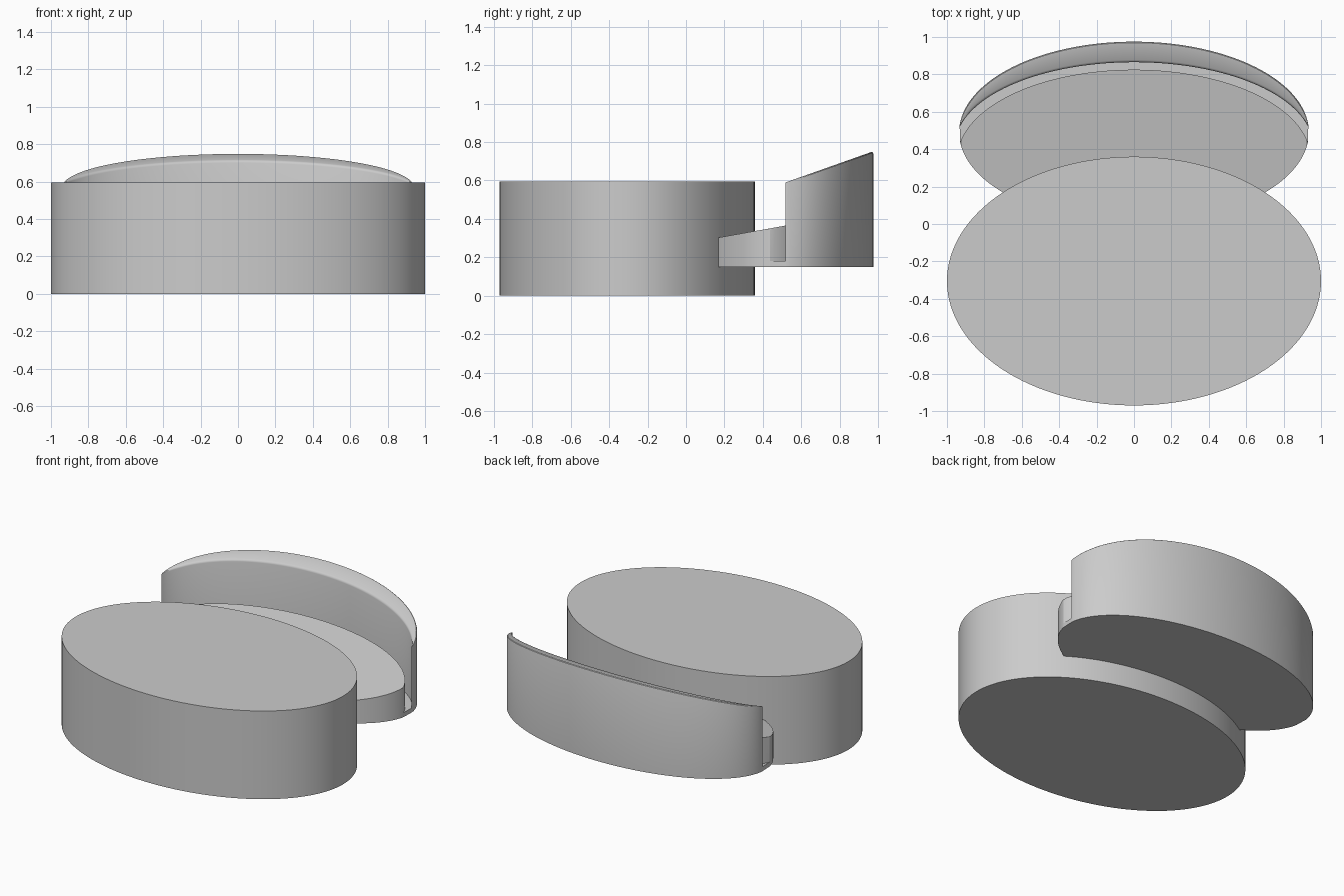
import bpy, bmesh, math

if "Cube" in bpy.data.objects:
    bpy.data.objects.remove(bpy.data.objects["Cube"])

GREY = bpy.data.materials.new("light_grey")
GREY.diffuse_color = (0.6, 0.6, 0.6, 1)
GREY.use_nodes = True
GREY.node_tree.nodes["Principled BSDF"].inputs["Base Color"].default_value = GREY.diffuse_color

# Plan ellipses: x radius, y radius, y centre
FRONT = (1.0, 0.665, -0.305)
OUTER = (0.935, 0.485, 0.49)
WALL_INNER = (0.955, 0.445, 0.42)
PLATFORM_RIM = (0.945, 0.475, 0.35)
BOTTOM, GROOVE = 0.15, 0.18


def arc(ellipse, a0, a1, n):
    rx, ry, cy = ellipse
    return [(rx * math.cos(a0 + (a1 - a0) * i / n),
             cy + ry * math.sin(a0 + (a1 - a0) * i / n)) for i in range(n + 1)]


def arc_to_x(ellipse, x, n=96):
    """Upper arc running from +x to -x."""
    a = math.acos(x / ellipse[0])
    return arc(ellipse, a, math.pi - a, n)


def finish(bm, name):
    bmesh.ops.recalc_face_normals(bm, faces=bm.faces)
    mesh = bpy.data.meshes.new(name)
    bm.to_mesh(mesh)
    bm.free()
    mesh.materials.append(GREY)
    obj = bpy.data.objects.new(name, mesh)
    bpy.context.collection.objects.link(obj)
    bpy.ops.object.select_all(action='DESELECT')
    obj.select_set(True)
    bpy.context.view_layer.objects.active = obj
    bpy.ops.object.shade_smooth_by_angle(angle=math.radians(25))
    return obj


def prism(bm, outline, z0, top):
    low = [bm.verts.new((x, y, z0)) for x, y in outline]
    high = [bm.verts.new((x, y, top(y))) for x, y in outline]
    bm.faces.new(low)
    bm.faces.new(high)
    n = len(outline)
    for i in range(n):
        j = (i + 1) % n
        bm.faces.new((low[i], low[j], high[j], high[i]))
    return high


def loft(bm, sections):
    rings = [[bm.verts.new(p) for p in s] for s in sections]
    n = len(rings[0])
    for a, b in zip(rings, rings[1:]):
        for i in range(n):
            j = (i + 1) % n
            bm.faces.new((a[i], a[j], b[j], b[i]))
    bm.faces.new(rings[0])
    bm.faces.new(rings[-1])


def wall_top(y):
    return 0.59 + (y - 0.52) * 0.355


def platform_top(y):
    return 0.30 + (y - 0.155) * 0.178


# Large front drum
bm = bmesh.new()
prism(bm, arc(FRONT, 0, math.tau, 128)[:-1], 0, lambda y: 0.595)
finish(bm, "front_drum")

# Sloped platform with a softened rim
bm = bmesh.new()
rim = arc_to_x(PLATFORM_RIM, 0.929)
side = math.asin((rim[0][1] - OUTER[2]) / OUTER[1])
lower = arc(OUTER, math.pi - side, math.tau + side, 96)
high = prism(bm, rim + lower[1:-1], BOTTOM, platform_top)
rim_edges = [bm.edges.get((high[i], high[i + 1])) for i in range(len(rim) - 1)]
bmesh.ops.bevel(bm, geom=rim_edges, offset=0.008, segments=3,
                profile=0.5, affect='EDGES')
finish(bm, "platform")

# Narrow groove floor between platform and wall
inner = arc_to_x(WALL_INNER, 0.932)
bm = bmesh.new()
loft(bm, [[(ax, ay, BOTTOM), (ax, ay, GROOVE), (bx, by, GROOVE), (bx, by, BOTTOM)]
          for (ax, ay), (bx, by) in zip(rim, inner)])
finish(bm, "groove_floor")

# Crescent back wall with rounded top edges
bm = bmesh.new()
sections = []
for (ox, oy), (ix, iy) in zip(arc_to_x(OUTER, 0.932), inner):
    width = math.hypot(ox - ix, oy - iy)
    r = min(0.012, width * 0.3)
    pts = [(0, None)]                      # (fraction outer to inner, drop)
    for k in range(4):
        a = k / 3 * math.pi / 2
        pts.append((r * (1 - math.sin(a)) / width, r * (1 - math.cos(a))))
    outer_half = [pts[0]] + [(f, d) for f, d in reversed(pts[1:])]
    inner_half = [(1 - f, d) for f, d in reversed(outer_half)]
    section = []
    for f, d in outer_half + inner_half:
        x, y = ox + (ix - ox) * f, oy + (iy - oy) * f
        section.append((x, y, BOTTOM if d is None else wall_top(y) - d))
    sections.append(section)
loft(bm, sections)
finish(bm, "back_wall")
